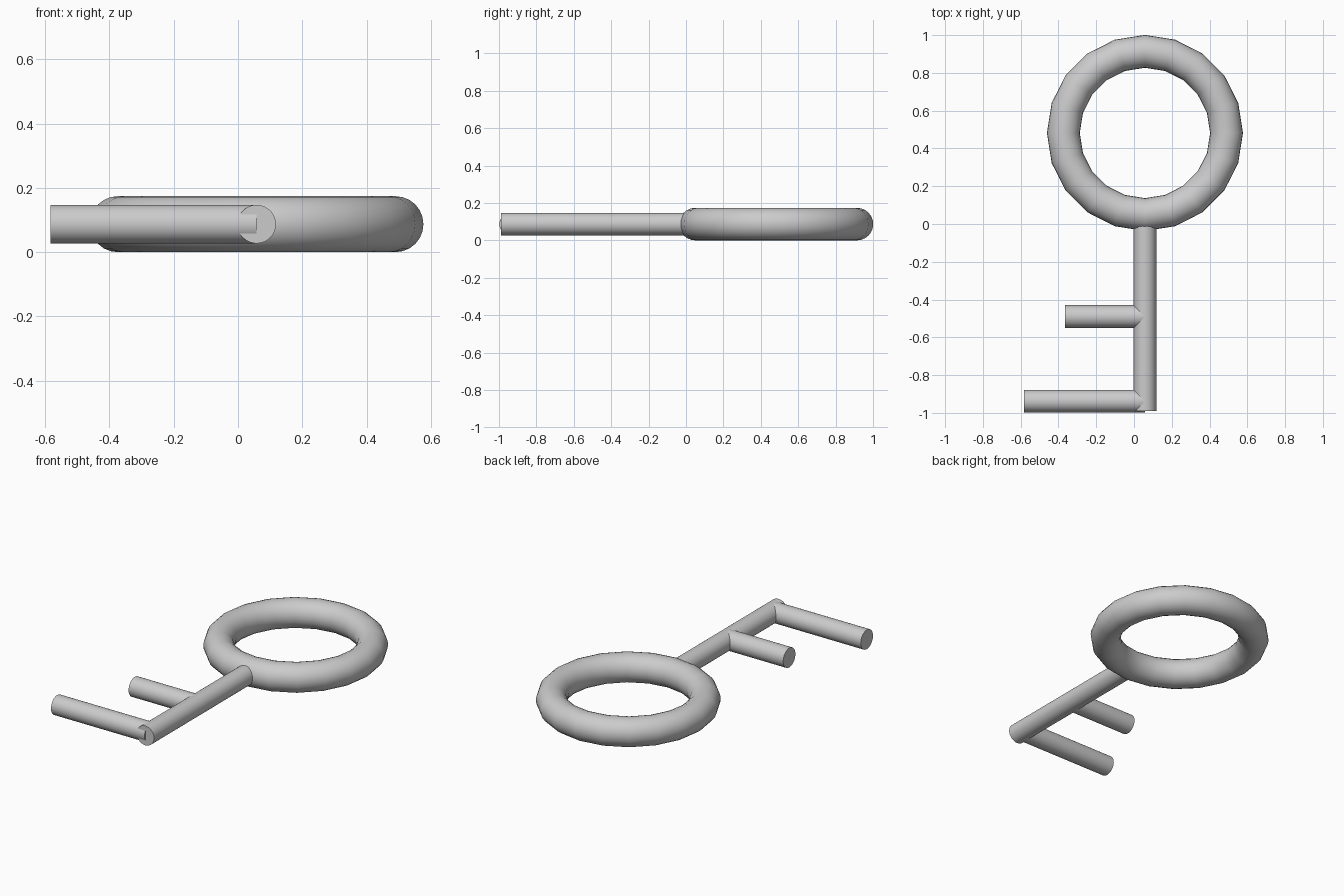
import bpy, math

if "Cube" in bpy.data.objects:
    bpy.data.objects.remove(bpy.data.objects["Cube"])

CX, CZ, R = 0.058, 0.087, 0.06


def smooth(obj, name, angle):
    obj.name = name
    bpy.ops.object.shade_smooth_by_angle(angle=math.radians(angle))


def rod(name, axis, start, end, other):
    """Capped round rod along x or y; 'other' is its centre on the remaining axis."""
    mid = (start + end) / 2
    loc = (mid, other, CZ) if axis == 'x' else (other, mid, CZ)
    rot = (0, math.pi / 2, 0) if axis == 'x' else (math.pi / 2, 0, 0)
    bpy.ops.mesh.primitive_cylinder_add(vertices=32, radius=R, depth=end - start,
                                        location=loc, rotation=rot)
    smooth(bpy.context.object, name, 30)


# ring handle with a 20-sided outline
bpy.ops.mesh.primitive_torus_add(major_segments=20, minor_segments=24,
                                 major_radius=0.432, minor_radius=0.087,
                                 location=(CX, 0.482, CZ))
smooth(bpy.context.object, "ring_handle", 40)

# shaft, ending inside the ring tube
rod("shaft", 'y', -0.99, 0.04, CX)

# two teeth, starting at the shaft axis
rod("short_tooth", 'x', -0.365, CX, -0.49)
rod("long_tooth", 'x', -0.583, CX, -0.938)
